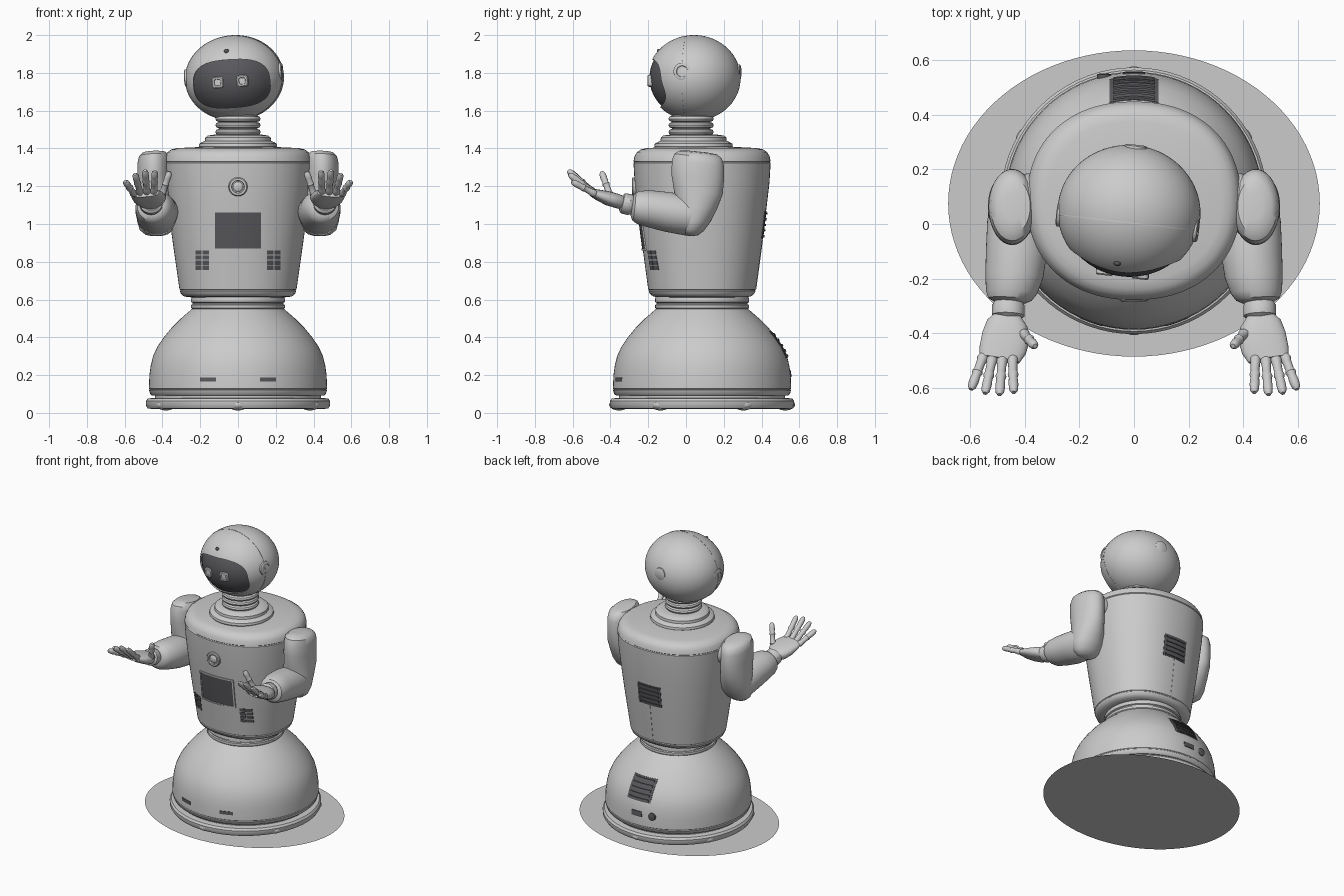
import bpy, bmesh, math
from mathutils import Vector, Matrix

dark = bpy.data.materials.new("dark_grey")
dark.diffuse_color = (0.1, 0.1, 0.11, 1)
CY = 0.085  # y of the body axis


def finish(name, bm, mat=None, M=None):
    bmesh.ops.recalc_face_normals(bm, faces=bm.faces[:])
    if M:
        bm.transform(M)
    me = bpy.data.meshes.new(name)
    bm.to_mesh(me)
    bm.free()
    ob = bpy.data.objects.new(name, me)
    bpy.context.collection.objects.link(ob)
    if mat:
        me.materials.append(mat)
    return ob


def loft(name, rings, n=48, e=2.0, mat=None, M=None, cap_start=True):
    """Skin (x, y, z, ru, rv) superellipse rings, all square to the end-to-end axis."""
    bm = bmesh.new()
    t = (Vector(rings[-1][:3]) - Vector(rings[0][:3]))
    t = t.normalized() if t.length > 1e-6 else Vector((0, 0, 1))
    ref = Vector((0, 1, 0)) if abs(t.x) > 0.8 else Vector((1, 0, 0))
    u = (ref - t * ref.dot(t)).normalized()
    v = t.cross(u)
    prev = None
    for i, (x, y, z, ru, rv) in enumerate(rings):
        ring = []
        for k in range(n):
            a = 2 * math.pi * k / n
            c, s = math.cos(a), math.sin(a)
            pu = math.copysign(abs(c) ** (2 / e), c) * ru
            pv = math.copysign(abs(s) ** (2 / e), s) * rv
            ring.append(bm.verts.new(Vector((x, y, z)) + u * pu + v * pv))
        if prev:
            for k in range(n):
                bm.faces.new((prev[k], prev[(k + 1) % n], ring[(k + 1) % n], ring[k]))
        elif cap_start:
            bm.faces.new(ring)
        prev = ring
    bm.faces.new(prev)
    return finish(name, bm, mat, M)


def lathe(name, prof, y=CY, **kw):
    return loft(name, [(0, y, z, r, r) for r, z in prof], n=72, **kw)


def ball(name, loc, rad, M=None, mat=None, seg=48):
    bm = bmesh.new()
    bmesh.ops.create_uvsphere(bm, u_segments=seg, v_segments=seg // 2, radius=1)
    bm.transform(Matrix.Translation(loc) @ Matrix.Diagonal((*rad, 1)))
    return finish(name, bm, mat, M)


def surf(P, e, side):
    """y of a lofted body's front (-1) or back (+1) at x, z."""
    def f(x, z):
        for a, b in zip(P, P[1:]):
            if a[0] <= z <= b[0]:
                t = (z - a[0]) / max(b[0] - a[0], 1e-6)
                rx, ry = (a[i] + (b[i] - a[i]) * t for i in (1, 2))
                return CY + side * ry * (1 - abs(x / rx) ** e) ** (1 / e)
    return f, side


def plate(name, fs, x0, x1, z0, z1, out=0.004, mat=None):
    """Thin panel that follows a body surface."""
    f, side = fs
    bm = bmesh.new()
    n, m = 10, 6
    g = [[bm.verts.new((x, f(x, z) + side * out, z))
          for x in [x0 + (x1 - x0) * i / n for i in range(n + 1)]]
         for z in [z0 + (z1 - z0) * j / m for j in range(m + 1)]]
    for j in range(m):
        for i in range(n):
            bm.faces.new((g[j][i], g[j][i + 1], g[j + 1][i + 1], g[j + 1][i]))
    r = bmesh.ops.extrude_face_region(bm, geom=bm.faces[:], use_keep_orig=True)
    for v in r["geom"]:
        if isinstance(v, bmesh.types.BMVert):
            v.co.y -= side * 0.015
    return finish(name, bm, mat)


# Floor disc
loft("floor_disc", [(0, 0.075, 0, r, r * 0.824) for r in (0.68, 0.54, 0.41)], n=96, cap_start=False)

# Base: rim, casters, domed skirt, waist
lathe("base_rim", [(0.45, 0.02), (0.478, 0.024), (0.488, 0.04), (0.488, 0.062), (0.478, 0.076), (0.44, 0.08)])
lathe("base_core", [(0.44, 0.05), (0.44, 0.11)])
for k in range(6):
    a = math.pi * k / 3
    ball("caster", (0.44 * math.sin(a), CY - 0.44 * math.cos(a), 0.043), (0.052, 0.052, 0.03), seg=24)
base = [(0.092, 0.455), (0.1, 0.465), (0.12, 0.471), (0.124, 0.467), (0.128, 0.472), (0.2, 0.469), (0.25, 0.462),
        (0.3, 0.45), (0.35, 0.427), (0.4, 0.393), (0.45, 0.352), (0.5, 0.302), (0.545, 0.25), (0.558, 0.235)]
lathe("base_skirt", [(r, z) for z, r in base])
lathe("waist", [(0.235, 0.54), (0.248, 0.555), (0.248, 0.572), (0.24, 0.576), (0.24, 0.582), (0.248, 0.586),
                (0.248, 0.605), (0.24, 0.63)])

# Torso shell
torso = [(0.612, 0.25, 0.225), (0.616, 0.285, 0.258), (0.63, 0.302, 0.276), (0.646, 0.308, 0.283),
         (0.65, 0.304, 0.279), (0.654, 0.31, 0.285), (0.8, 0.331, 0.305), (0.95, 0.352, 0.325),
         (1.1, 0.371, 0.343), (1.22, 0.384, 0.357), (1.324, 0.392, 0.363), (1.328, 0.388, 0.359),
         (1.332, 0.392, 0.363), (1.36, 0.386, 0.357), (1.38, 0.374, 0.345), (1.395, 0.352, 0.323),
         (1.402, 0.32, 0.29), (1.41, 0.15, 0.14)]
loft("torso", [(0, CY, *p) for p in torso], n=96, e=2.2)
tf, tb = surf(torso, 2.2, -1), surf(torso, 2.2, 1)
bprof = [(z, r, r) for z, r in base]
bf, bb = surf(bprof, 2, -1), surf(bprof, 2, 1)

# Chest button and display
loft("button_ring", [(0, y, 1.197, r, r) for y, r in
                     ((-0.25, 0.05), (-0.28, 0.05), (-0.285, 0.045), (-0.285, 0.034), (-0.276, 0.032))])
ball("button", (0, -0.272, 1.197), (0.028, 0.012, 0.028), seg=24)
plate("display", tf, -0.122, 0.122, 0.87, 1.06, 0.003, dark)
for s in (-1, 1):
    plate("display_frame_side", tf, s * 0.127 - 0.005, s * 0.127 + 0.005, 0.862, 1.068, 0.007)
    plate("display_frame_edge", tf, -0.13, 0.13, 0.965 + s * 0.1 - 0.005, 0.965 + s * 0.1 + 0.005, 0.007)

# Front vents and base slots
for s in (-1, 1):
    for c in (0.17, 0.209):
        for j in range(4):
            z = 0.757 + 0.027 * j
            plate("front_vent", tf, s * c - 0.017, s * c + 0.017, z, z + 0.022, 0.003, dark)
    plate("base_slot", bf, s * 0.158 - 0.042, s * 0.158 + 0.042, 0.165, 0.187, 0.003, dark)

# Back vents, seam and ports
for name, fs, z0, z1 in (("torso_back_vent", tb, 0.92, 1.07), ("base_back_vent", bb, 0.29, 0.43)):
    plate(name, fs, -0.09, 0.09, z0, z1, 0.002, dark)
    for j in range(5):
        z = z0 + (z1 - z0) * (j + 0.5) / 5
        plate(name + "_slat", fs, -0.075, 0.075, z - 0.006, z + 0.006, 0.008, dark)
plate("back_seam", tb, -0.002, 0.002, 0.655, 0.915, 0.002)
plate("port_oval", bb, -0.04, 0.04, 0.19, 0.225, 0.004, dark)
loft("port_round", [(-0.11, y, 0.205, r, r) for y, r in ((0.52, 0.026), (0.547, 0.026), (0.55, 0.018))], mat=dark)

# Collar and ribbed neck
lathe("collar", [(0.2, 1.395), (0.208, 1.41), (0.205, 1.425), (0.19, 1.434), (0.175, 1.44), (0.173, 1.458),
                 (0.16, 1.468), (0.12, 1.474)], y=0.04)
neck = [(0.1, 1.46)]
for z in (1.487, 1.523, 1.557):
    neck += [(0.1, z - 0.017), (0.115, z - 0.011), (0.12, z), (0.115, z + 0.011), (0.1, z + 0.017)]
lathe("neck", neck + [(0.1, 1.6)], y=0.027)

# Head, turned and tilted a little
H = (Matrix.Translation((-0.018, 0.043, 1.773)) @ Matrix.Rotation(math.radians(-6.5), 4, 'Z')
     @ Matrix.Rotation(math.radians(-4), 4, 'Y'))
R = (0.262, 0.246, 0.227)


def face(name, k, mat=None, solid=False):
    """Rounded visor outline laid on a shrunken head surface."""
    bm = bmesh.new()
    def pt(r, a):
        c, s = math.cos(a), math.sin(a)
        x = r * 0.204 * math.copysign(abs(c) ** 0.72, c)
        z = -0.03 + r * 0.127 * math.copysign(abs(s) ** 0.72, s)
        y = -R[1] * k * math.sqrt(max(0, 1 - (x / R[0] / k) ** 2 - (z / R[2] / k) ** 2))
        return bm.verts.new((x, y, z))
    n, mid, prev = 64, pt(0, 0), None
    for j in range(1, 9):
        ring = [pt(j / 8, 2 * math.pi * i / n) for i in range(n)]
        for i in range(n):
            i2 = (i + 1) % n
            bm.faces.new((prev[i], prev[i2], ring[i2], ring[i]) if prev else (mid, ring[i2], ring[i]))
        prev = ring
    if solid:
        r = bmesh.ops.extrude_face_region(bm, geom=bm.faces[:], use_keep_orig=True)
        for v in r["geom"]:
            if isinstance(v, bmesh.types.BMVert):
                v.co.y = -0.4
    ob = finish(name, bm, mat, H)
    if not solid and sum(p.normal.y for p in ob.data.polygons) > 0:
        ob.data.flip_normals()
    return ob


head = ball("head", (0, 0, 0), R, H, seg=80)
cutter = face("visor_cutter", 0.955, solid=True)
mod = head.modifiers.new("visor_recess", 'BOOLEAN')
mod.object, mod.operation, mod.solver = cutter, 'DIFFERENCE', 'EXACT'
cutter.hide_render = True
bpy.context.view_layer.objects.active = head
bpy.ops.object.modifier_apply(modifier=mod.name)
bpy.data.objects.remove(cutter)
face("visor", 0.96, dark)
for s in (-1, 1):
    loft("eye", [(s * 0.066, y, -0.02, r, r) for y, r in ((-0.2, 0.031), (-0.234, 0.031), (-0.239, 0.026),
                                                          (-0.239, 0.018), (-0.234, 0.016))], n=32, e=4, M=H)
    loft("ear", [(s * x, -0.035, 0.017, r, r) for x, r in ((0.22, 0.046), (0.257, 0.046), (0.261, 0.04),
                                                           (0.261, 0.03), (0.257, 0.028))], M=H)
loft("head_back_cap", [(0, y, 0.03, r, r) for y, r in ((0.2, 0.042), (0.243, 0.042), (0.248, 0.034))], M=H)
ball("forehead_sensor", (-0.012, -0.191, 0.143), (0.013, 0.01, 0.013), H, dark, 16)
loft("head_seam", [(0, y, 0, 0.2605, 0.2255) for y in (-0.04, -0.036)], n=80, M=H)

# Arms and hands, one per side
for s in (-1, 1):
    def limb(name, rings, **kw):
        return loft(name, [(s * r[0], *r[1:]) for r in rings], **kw)
    limb("shoulder_joint", [(0.28, 0.11, 1.3, 0.06, 0.06), (0.36, 0.09, 1.29, 0.1, 0.085), (0.44, 0.065, 1.28, 0.1, 0.085)])
    limb("upper_arm", [(0.44, 0.065, 1.383, 0.03, 0.05), (0.442, 0.065, 1.378, 0.062, 0.1),
                       (0.445, 0.064, 1.36, 0.079, 0.126), (0.446, 0.063, 1.325, 0.086, 0.138),
                       (0.446, 0.062, 1.25, 0.086, 0.14), (0.445, 0.065, 1.17, 0.09, 0.13),
                       (0.435, 0.055, 1.09, 0.1, 0.11), (0.43, 0.04, 1.02, 0.105, 0.09),
                       (0.43, 0.03, 0.97, 0.09, 0.065), (0.43, 0.025, 0.945, 0.06, 0.04), (0.43, 0.02, 0.937, 0.03, 0.015)])
    limb("forearm", [(0.43, 0.12, 1.05, 0.05, 0.05), (0.43, 0.08, 1.045, 0.09, 0.08), (0.43, 0.01, 1.045, 0.107, 0.107),
                     (0.43, -0.1, 1.064, 0.112, 0.105), (0.438, -0.19, 1.08, 0.106, 0.098),
                     (0.448, -0.25, 1.088, 0.094, 0.088), (0.453, -0.275, 1.092, 0.08, 0.075),
                     (0.455, -0.288, 1.094, 0.055, 0.05)])
    limb("wrist", [(0.457, -0.27, 1.095, 0.045, 0.045), (0.458, -0.29, 1.1, 0.055, 0.052),
                   (0.46, -0.3, 1.103, 0.06, 0.056), (0.46, -0.335, 1.11, 0.06, 0.054), (0.46, -0.345, 1.112, 0.045, 0.04)])
    limb("palm", [(0.46, -0.33, 1.11, 0.045, 0.035), (0.464, -0.365, 1.122, 0.075, 0.038),
                  (0.468, -0.41, 1.135, 0.088, 0.038), (0.48, -0.46, 1.152, 0.086, 0.03),
                  (0.492, -0.495, 1.165, 0.074, 0.022)], e=2.4)
    # fingers and thumb: base point to tip
    digits = [((0.55, -0.48, 1.158), (0.597, -0.605, 1.225)), ((0.518, -0.488, 1.163), (0.545, -0.62, 1.265)),
              ((0.482, -0.49, 1.165), (0.492, -0.625, 1.284)), ((0.445, -0.485, 1.163), (0.44, -0.617, 1.28)),
              ((0.405, -0.40, 1.145), (0.362, -0.447, 1.277))]
    for i, (p, q) in enumerate(digits):
        p, q = Vector(p), Vector(q)
        limb("thumb" if i == 4 else "finger",
             [(*p.lerp(q, t), r, r) for t, r in ((0, 0.016), (0.08, 0.021), (0.2, 0.017), (0.42, 0.016), (0.5, 0.02),
                                                 (0.58, 0.016), (0.76, 0.018), (0.92, 0.016), (1, 0.008))], n=16)

bpy.ops.object.select_all(action='SELECT')
bpy.context.view_layer.objects.active = head
bpy.ops.object.shade_smooth_by_angle(angle=math.radians(35))
